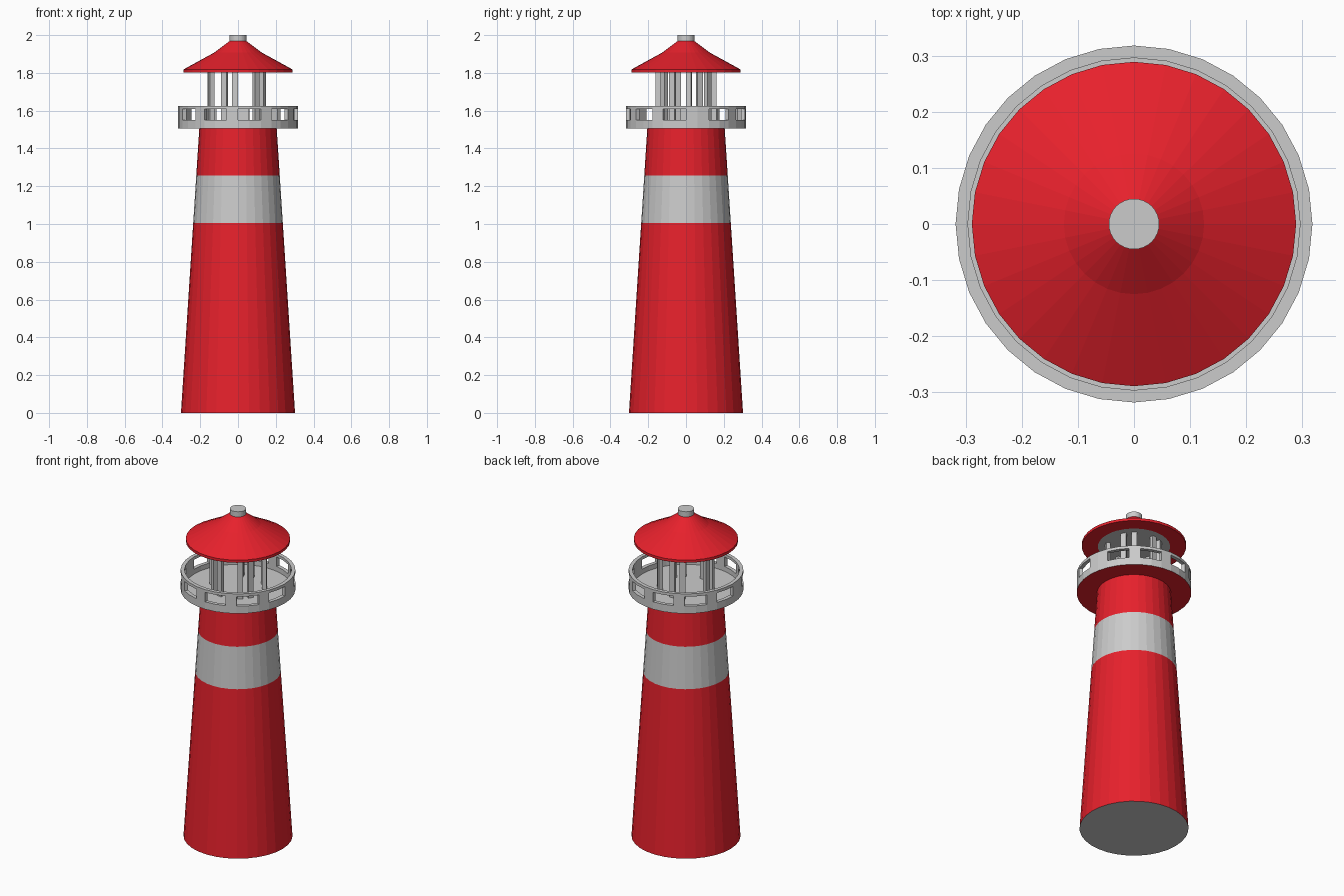
import bpy, bmesh
from math import sin, cos, pi

if "Cube" in bpy.data.objects:
    bpy.data.objects.remove(bpy.data.objects["Cube"])

N = 32                      # sides of every round part

red = bpy.data.materials.new("red_paint")
red.diffuse_color = (0.8, 0.015, 0.025, 1)
red.use_nodes = True
red.node_tree.nodes["Principled BSDF"].inputs["Base Color"].default_value = red.diffuse_color


def finish(bm, name, mat):
    bmesh.ops.recalc_face_normals(bm, faces=bm.faces)
    me = bpy.data.meshes.new(name)
    bm.to_mesh(me)
    bm.free()
    if mat:
        me.materials.append(mat)
    ob = bpy.data.objects.new(name, me)
    bpy.context.collection.objects.link(ob)
    return ob


def point(r, z, k):
    # k counts segments from the front (-y) towards +x
    a = 2 * pi * k / N - pi / 2
    return (r * cos(a), r * sin(a), z)


def lathe(name, profile, mat=None, closed=False):
    """Revolve (radius, z) points; a radius of 0 becomes a pole."""
    bm = bmesh.new()
    rings = []
    for r, z in profile:
        if r == 0:
            rings.append([bm.verts.new((0, 0, z))] * N)
        else:
            rings.append([bm.verts.new(point(r, z, k)) for k in range(N)])
    pairs = list(zip(rings, rings[1:]))
    if closed:
        pairs.append((rings[-1], rings[0]))
    for a, b in pairs:
        for k in range(N):
            j = (k + 1) % N
            quad = list(dict.fromkeys((a[k], a[j], b[j], b[k])))
            bm.faces.new(quad)
    return finish(bm, name, mat)


def blocks(name, segments, r0, r1, z0, z1):
    """One-segment wide posts between two radii."""
    bm = bmesh.new()
    for k in segments:
        lo, hi = [[bm.verts.new(point(r, z, q))
                   for r, q in ((r0, k), (r1, k), (r1, k + 1), (r0, k + 1))]
                  for z in (z0, z1)]
        bm.faces.new(lo)
        bm.faces.new(hi)
        for i in range(4):
            j = (i + 1) % 4
            bm.faces.new((lo[i], lo[j], hi[j], hi[i]))
    return finish(bm, name, None)


# Tapered tower in three bands
def tower_r(z):
    return 0.302 - (0.302 - 0.205) * z / 1.505


lathe("tower_base", [(0, 0), (tower_r(0), 0)])
for name, z0, z1, mat in (("tower_lower", 0, 1.005, red),
                          ("tower_band", 1.005, 1.257, None),
                          ("tower_upper", 1.257, 1.505, red)):
    lathe(name, [(tower_r(z0), z0), (tower_r(z1), z1)], mat)

# Gallery deck with kerb, red underside
RO, RI = 0.318, 0.296
lathe("deck_underside", [(0.205, 1.505), (RO, 1.505)], red)
lathe("gallery_deck", [(RO, 1.505), (RO, 1.55), (RI, 1.55), (RI, 1.52), (0, 1.52)])

# Railing: ten two-segment openings between posts
openings = {round(i * 3.2) + d for i in range(10) for d in (0, 1)}
blocks("railing_posts", [k for k in range(N) if k not in openings], RI, RO, 1.55, 1.608)
lathe("railing_top", [(RI, 1.608), (RO, 1.608), (RO, 1.625), (RI, 1.625)], closed=True)

# Lantern columns in five pairs
blocks("lantern_columns", [s + d for s in (3, 10, 16, 23, 29) for d in (0, 2)],
       0.136, 0.161, 1.52, 1.803)

# Roof, ceiling and cap
lathe("lantern_ceiling", [(0, 1.802), (0.2, 1.802)])
lathe("roof", [(0.2, 1.802), (0.289, 1.802), (0.289, 1.818), (0.125, 1.908), (0.045, 1.968)], red)
lathe("roof_cap", [(0.045, 1.96), (0.045, 2.0), (0, 2.0)])
